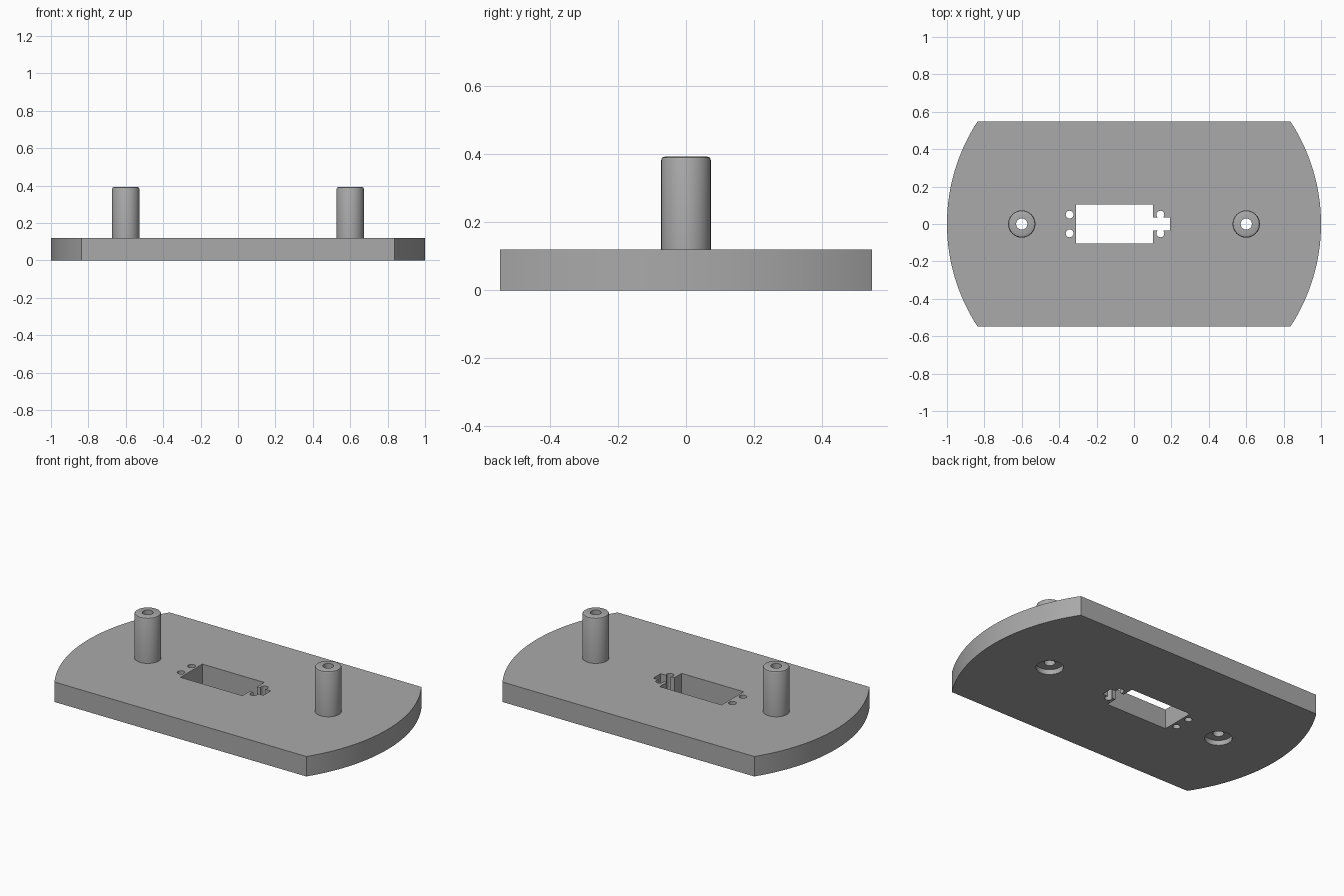
import bpy, bmesh
from math import asin, cos, sin, pi, radians
from mathutils import Vector

if "Cube" in bpy.data.objects:
    bpy.data.objects.remove(bpy.data.objects["Cube"])

THICK = 0.12        # plate thickness
HALF_DEPTH = 0.547  # half distance between the flat sides
POST_X, POST_R, POST_TOP, BORE_R = 0.6, 0.073, 0.393, 0.03

grey = bpy.data.materials.new("plain grey")
grey.use_nodes = True
colour = (0.4, 0.4, 0.4, 1)
grey.diffuse_color = colour
grey.node_tree.nodes["Principled BSDF"].inputs["Base Color"].default_value = colour


def finish(name, bm):
    bmesh.ops.recalc_face_normals(bm, faces=bm.faces)
    mesh = bpy.data.meshes.new(name)
    bm.to_mesh(mesh)
    bm.free()
    mesh.materials.append(grey)
    obj = bpy.data.objects.new(name, mesh)
    bpy.context.collection.objects.link(obj)
    return obj


def prism(name, outline, z0, z1):
    bm = bmesh.new()
    face = bm.faces.new([bm.verts.new((x, y, z0)) for x, y in outline])
    top = bmesh.ops.extrude_face_region(bm, geom=[face])
    verts = [v for v in top["geom"] if isinstance(v, bmesh.types.BMVert)]
    bmesh.ops.translate(bm, verts=verts, vec=(0, 0, z1 - z0))
    return finish(name, bm)


def circle(x, y, r, n=32):
    return [(x + r * cos(2 * pi * i / n), y + r * sin(2 * pi * i / n)) for i in range(n)]


def rect(x0, x1, half):
    return [(x0, -half), (x1, -half), (x1, half), (x0, half)]


def smooth(obj):
    bpy.ops.object.select_all(action='DESELECT')
    obj.select_set(True)
    bpy.context.view_layer.objects.active = obj
    bpy.ops.object.shade_smooth_by_angle(angle=radians(30))


# Plate: a disc trimmed by two straight sides
end = asin(HALF_DEPTH)
arc = [-end + 2 * end * i / 48 for i in range(49)]
outline = [(cos(a), sin(a)) for a in arc] + [(-cos(a), -sin(a)) for a in arc]
plate = prism("base_plate", outline, 0, THICK)

# Openings: central window, side notch, pilot holes, post bores, recesses below
cuts = [(rect(-0.31, 0.102, 0.104), -0.1), (rect(0.09, 0.193, 0.035), -0.1)]
cuts += [(circle(x, y, 0.021, 24), -0.1) for x in (-0.344, 0.141) for y in (-0.05, 0.05)]
cuts += [(circle(x, 0, BORE_R), -0.1) for x in (-POST_X, POST_X)]
recesses = [(circle(x, 0, 0.075, 48), -0.1, 0.03) for x in (-POST_X, POST_X)]
bpy.context.view_layer.objects.active = plate
for cut in [c + (THICK + 0.1,) for c in cuts] + recesses:
    cutter = prism("cutter", *cut)
    cutter.hide_render = True
    mod = plate.modifiers.new("opening", 'BOOLEAN')
    mod.operation, mod.solver, mod.object = 'DIFFERENCE', 'EXACT', cutter
    bpy.ops.object.modifier_apply(modifier=mod.name)
    bpy.data.objects.remove(cutter)
smooth(plate)

# Hollow posts with a softened top rim, turned from one profile
bevel = 0.01
profile = [(POST_R, THICK), (POST_R, POST_TOP - bevel),
           (POST_R - 0.3 * bevel, POST_TOP - 0.3 * bevel),
           (POST_R - bevel, POST_TOP), (BORE_R, POST_TOP), (BORE_R, THICK)]
for side, x in (("left", POST_X), ("right", -POST_X)):
    bm = bmesh.new()
    verts = [bm.verts.new((x + r, 0, z)) for r, z in profile]
    edges = [bm.edges.new(pair) for pair in zip(verts, verts[1:])]
    bmesh.ops.spin(bm, geom=verts + edges, cent=Vector((x, 0, 0)), axis=(0, 0, 1),
                   angle=2 * pi, steps=32, use_merge=True)
    bmesh.ops.remove_doubles(bm, verts=bm.verts, dist=0.0001)
    smooth(finish(side + "_post", bm))
